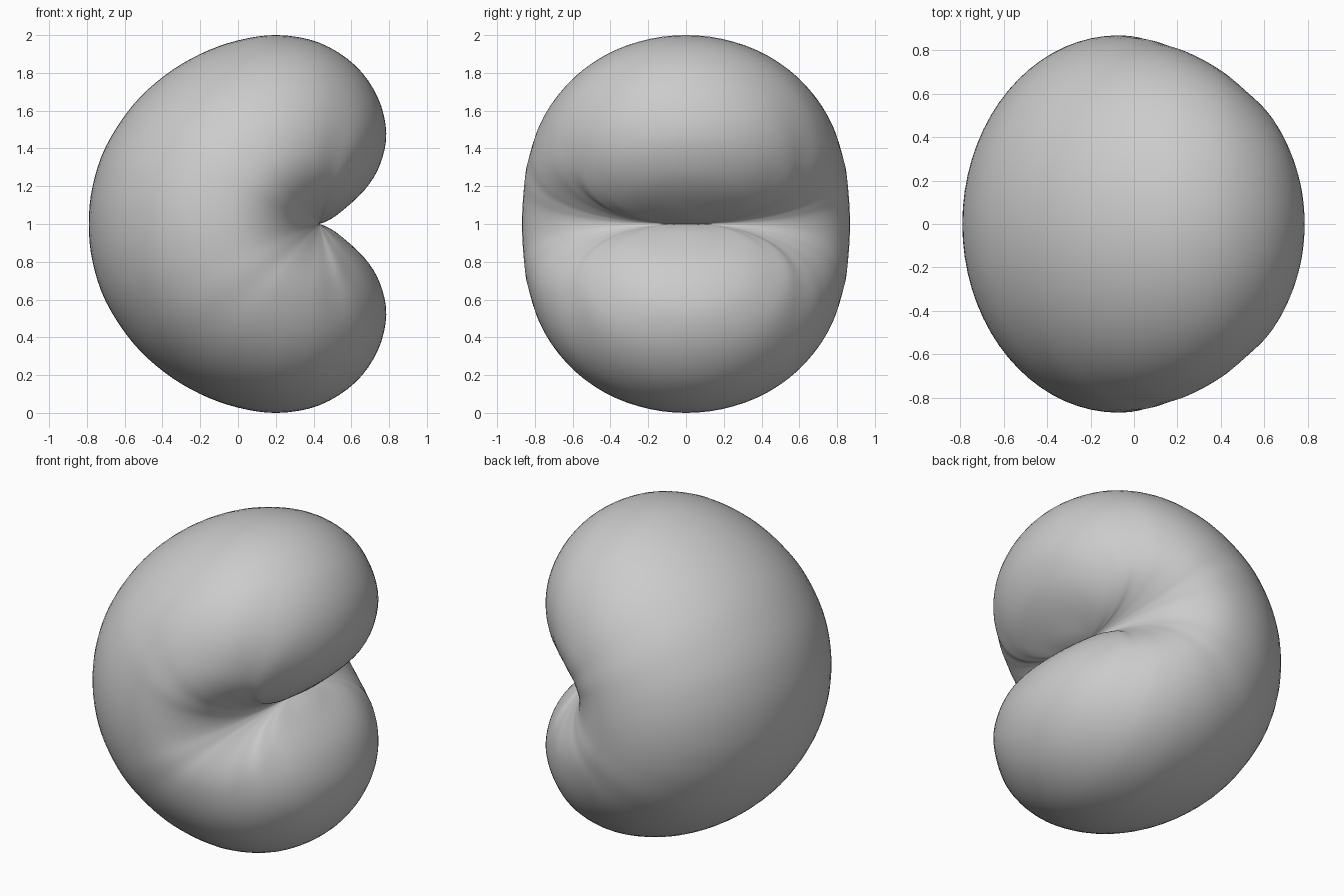
import bpy, bmesh, math
from mathutils import Vector

if "Cube" in bpy.data.objects:
    bpy.data.objects.remove(bpy.data.objects["Cube"])

# Curled bean: egg-shaped sections fanned about a crease line at x = 0.43, z = 1
CX, CZ = 0.43, 1.0
# upper half of the front outline: x, z, half width in y
HALF = [(-0.79, 1.0, 0.868), (-0.77, 1.2, 0.866), (-0.70, 1.41, 0.86), (-0.56, 1.625, 0.85),
        (-0.39, 1.785, 0.83), (-0.2, 1.9, 0.81), (0.0, 1.972, 0.78), (0.21, 2.0, 0.74),
        (0.43, 1.96, 0.685), (0.62, 1.84, 0.61), (0.74, 1.67, 0.54), (0.785, 1.48, 0.44),
        (0.75, 1.31, 0.35), (0.67, 1.18, 0.25), (0.54, 1.06, 0.12), (0.47, 1.015, 0.045),
        (0.43, 1.0, 0.0)]
pts = [Vector((x, 2 - z, w)) for x, z, w in reversed(HALF[1:])] + [Vector(p) for p in HALF]


def spline(p, steps):
    # Catmull-Rom interpolation through the outline
    out = []
    for i in range(len(p) - 1):
        a, b, c, d = p[max(i - 1, 0)], p[i], p[i + 1], p[min(i + 2, len(p) - 1)]
        for j in range(steps):
            t = j / steps
            out.append(0.5 * (2 * b + (c - a) * t + (2 * a - 5 * b + 4 * c - d) * t * t
                              + (3 * b - a - 3 * c + d) * t ** 3))
    return out + [p[-1]]


def section(p, n=72):
    # egg section: blunt inside the crease, elliptical outside
    k, ring = 0.41, []
    for j in range(n):
        a = 2 * math.pi * j / n
        c, s = math.cos(a), math.sin(a)
        if c >= 0:
            f, y = k + (1 - k) * c, s
        else:
            e = 2 / 2.2
            f, y = k - k * abs(c) ** e, math.copysign(abs(s) ** e, s)
        ring.append((CX + (p.x - CX) * f, p.z * y, CZ + (p.y - CZ) * f))
    return ring


bm = bmesh.new()
rings = [[bm.verts.new(v) for v in section(p)] for p in spline(pts, 4)]
for r0, r1 in zip(rings, rings[1:]):
    for j in range(len(r0)):
        k = (j + 1) % len(r0)
        bm.faces.new((r0[j], r0[k], r1[k], r1[j]))
bmesh.ops.remove_doubles(bm, verts=bm.verts, dist=0.0003)
bmesh.ops.recalc_face_normals(bm, faces=bm.faces)
me = bpy.data.meshes.new("curled_bean")
bm.to_mesh(me)
bm.free()
ob = bpy.data.objects.new("curled_bean", me)
bpy.context.collection.objects.link(ob)
bpy.context.view_layer.objects.active = ob
ob.select_set(True)
bpy.ops.object.shade_smooth_by_angle(angle=math.radians(50))
